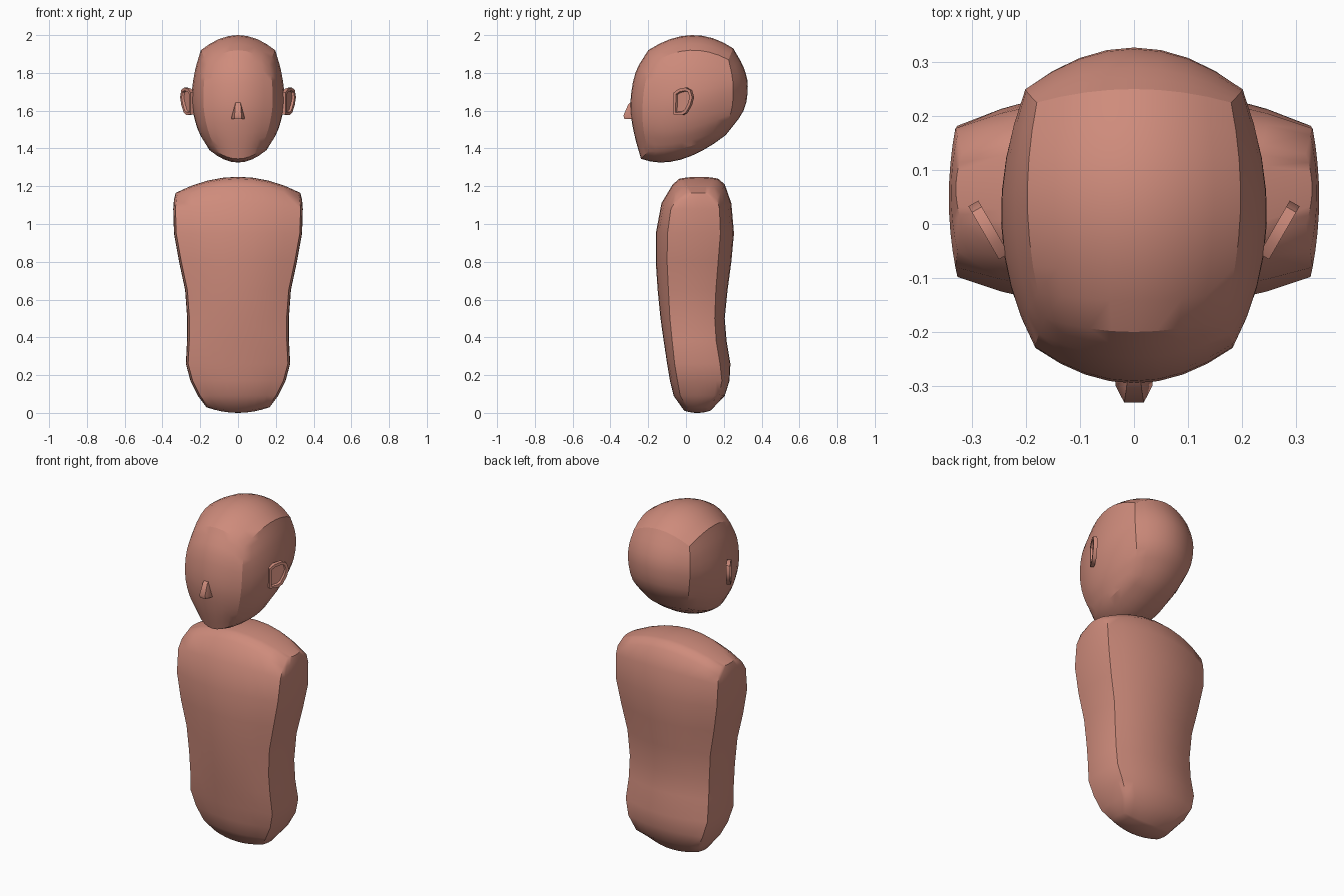
import bpy, bmesh, math
from mathutils import Vector

if "Cube" in bpy.data.objects:
    bpy.data.objects.remove(bpy.data.objects["Cube"])

skin = bpy.data.materials.new("salmon skin")
skin.use_nodes = True
SKIN = (0.62, 0.26, 0.2, 1)
skin.diffuse_color = SKIN
skin.node_tree.nodes["Principled BSDF"].inputs["Base Color"].default_value = SKIN
N = 8


def finish(name, bm, angle):
    """Weld a mesh, turn it into an object and smooth all but its sharp edges."""
    bmesh.ops.remove_doubles(bm, verts=bm.verts, dist=0.0004)
    bmesh.ops.recalc_face_normals(bm, faces=bm.faces)
    mesh = bpy.data.meshes.new(name)
    bm.to_mesh(mesh)
    bm.free()
    mesh.materials.append(skin)
    obj = bpy.data.objects.new(name, mesh)
    bpy.context.collection.objects.link(obj)
    bpy.ops.object.select_all(action="DESELECT")
    obj.select_set(True)
    bpy.context.view_layer.objects.active = obj
    bpy.ops.object.shade_smooth_by_angle(angle=math.radians(angle))
    return obj


def arc(a, m, b):
    """Points on the parabola through a, m and b."""
    ts = [2 * i / N - 1 for i in range(N + 1)]
    return [a * (t * (t - 1) / 2) + m * (1 - t * t) + b * (t * (t + 1) / 2) for t in ts]


def flip(v):
    return Vector((-v.x, v.y, v.z))


def add_grid(bm, rows):
    grid = [[bm.verts.new(p) for p in row] for row in rows]
    for r, s in zip(grid, grid[1:]):
        for i in range(len(r) - 1):
            bm.faces.new((r[i], r[i + 1], s[i + 1], s[i]))


def refine(rings, steps):
    """Smooth spline through the rings, point by point."""
    out = []
    for i in range(len(rings) - 1):
        p, q = rings[i], rings[i + 1]
        before = rings[i - 1] if i else [2 * a - b for a, b in zip(p, q)]
        after = rings[i + 2] if i + 2 < len(rings) else [2 * b - a for a, b in zip(p, q)]
        for k in range(steps):
            t = k / steps
            out.append([b + 0.5 * t * (c - a + t * (2 * a - 5 * b + 4 * c - d + t * (3 * (b - c) + d - a)))
                        for a, b, c, d in zip(before, p, q, after)])
    return out + [rings[-1]]


def pillow(name, rings, top, bottom, angle):
    """Six bulging faces; a ring is front, front corner, side, back corner, back."""
    bm = bmesh.new()
    add_grid(bm, [arc(flip(fc), f, fc) for f, fc, s, bc, b in rings])
    add_grid(bm, [arc(flip(bc), b, bc) for f, fc, s, bc, b in rings])
    add_grid(bm, [arc(fc, s, bc) for f, fc, s, bc, b in rings])
    add_grid(bm, [arc(flip(fc), flip(s), flip(bc)) for f, fc, s, bc, b in rings])
    for ring, centre in ((rings[0], top), (rings[-1], bottom)):
        f, fc, s, bc, b = ring
        front, back = arc(flip(fc), f, fc), arc(flip(bc), b, bc)
        middle = arc(flip(s), Vector(centre), s)
        add_grid(bm, [arc(*three) for three in zip(front, middle, back)])
    return finish(name, bm, angle)


# Torso: centre height, edge height, half width, front centre/edge, back centre/edge
torso_rings = []
for zm, ze, w, fm, fe, bm_, be in (
        (1.24, 1.165, .318, -.035, 0, .17, .13),
        (1.21, 1.13, .327, -.07, -.05, .205, .165),
        (1.11, 1.08, .331, -.13, -.08, .24, .177),
        (.95, .95, .327, -.16, -.098, .254, .182),
        (.8, .8, .3, -.16, -.1, .24, .17),
        (.65, .65, .268, -.15, -.093, .22, .158),
        (.5, .5, .257, -.135, -.085, .205, .152),
        (.38, .38, .258, -.118, -.073, .215, .16),
        (.26, .26, .264, -.1, -.06, .235, .18),
        (.17, .17, .24, -.085, -.045, .23, .19),
        (.09, .09, .2, -.065, -.03, .205, .175),
        (.012, .03, .155, -.01, .005, .13, .11)):
    torso_rings.append([Vector((0, fm, zm)), Vector((w, fe, ze)),
                        Vector((w + .012, (fe + be) / 2, ze)),
                        Vector((w, be, ze)), Vector((0, bm_, zm))])
pillow("torso", torso_rings, (0, .07, 1.25), (0, .06, 0), 42)

# Head: the same five points per ring, from crown to jaw
head_lines = (
    ((0, -.2, 1.92), (0, -.268, 1.8), (0, -.295, 1.63), (0, -.275, 1.48), (0, -.238, 1.345)),
    ((.165, -.175, 1.85), (.18, -.215, 1.75), (.182, -.23, 1.62), (.16, -.225, 1.5), (.115, -.2, 1.385)),
    ((.197, .02, 1.92), (.23, 0, 1.8), (.246, 0, 1.65), (.213, -.02, 1.5), (.155, -.02, 1.4)),
    ((.18, .225, 1.87), (.197, .243, 1.79), (.2, .25, 1.7), (.18, .235, 1.58), (.13, .17, 1.47)),
    ((0, .25, 1.93), (0, .305, 1.83), (0, .327, 1.73), (0, .305, 1.6), (0, .21, 1.47)))
head_rings = [[Vector(p) for p in ring] for ring in zip(*head_lines)]
pillow("head", refine(head_rings, 3), (0, .03, 2), (0, -.03, 1.34), 25)

# Ears: a tilted plate with a sunken bowl inside the rim
EAR = ((0, 1.695), (.03, 1.715), (.07, 1.722), (.1, 1.71), (.113, 1.67),
       (.1, 1.63), (.075, 1.59), (.05, 1.577), (0, 1.58))
for side, label in ((1, "left_ear"), (-1, "right_ear")):
    along, out = Vector((.5 * side, .87, 0)), Vector((.87 * side, -.5, 0))
    root = Vector((.232 * side, -.055, 0))
    bm = bmesh.new()
    face = bm.faces.new([bm.verts.new(root + along * a + Vector((0, 0, z))) for a, z in EAR])
    rim = bmesh.ops.extrude_face_region(bm, geom=[face])["geom"]
    bmesh.ops.translate(bm, vec=out * .021, verts=[g for g in rim if isinstance(g, bmesh.types.BMVert)])
    bowl = [g for g in rim if isinstance(g, bmesh.types.BMFace)][0]
    bm.normal_update()
    bmesh.ops.inset_region(bm, faces=[bowl], thickness=.016)
    bmesh.ops.inset_region(bm, faces=[bowl], thickness=.004)
    bmesh.ops.translate(bm, vec=out * -.012, verts=bowl.verts)
    finish(label, bm, 40)

# Nose: a small wedge, wide at the nostrils
bm = bmesh.new()
for x, y, z in ((.012, -.285, 1.65), (.014, -.305, 1.635), (.036, -.28, 1.557), (.034, -.3, 1.565),
                (.018, -.331, 1.575), (.018, -.326, 1.556)):
    for s in (1, -1):
        bm.verts.new((x * s, y, z))
bmesh.ops.convex_hull(bm, input=bm.verts)
finish("nose", bm, 40)
